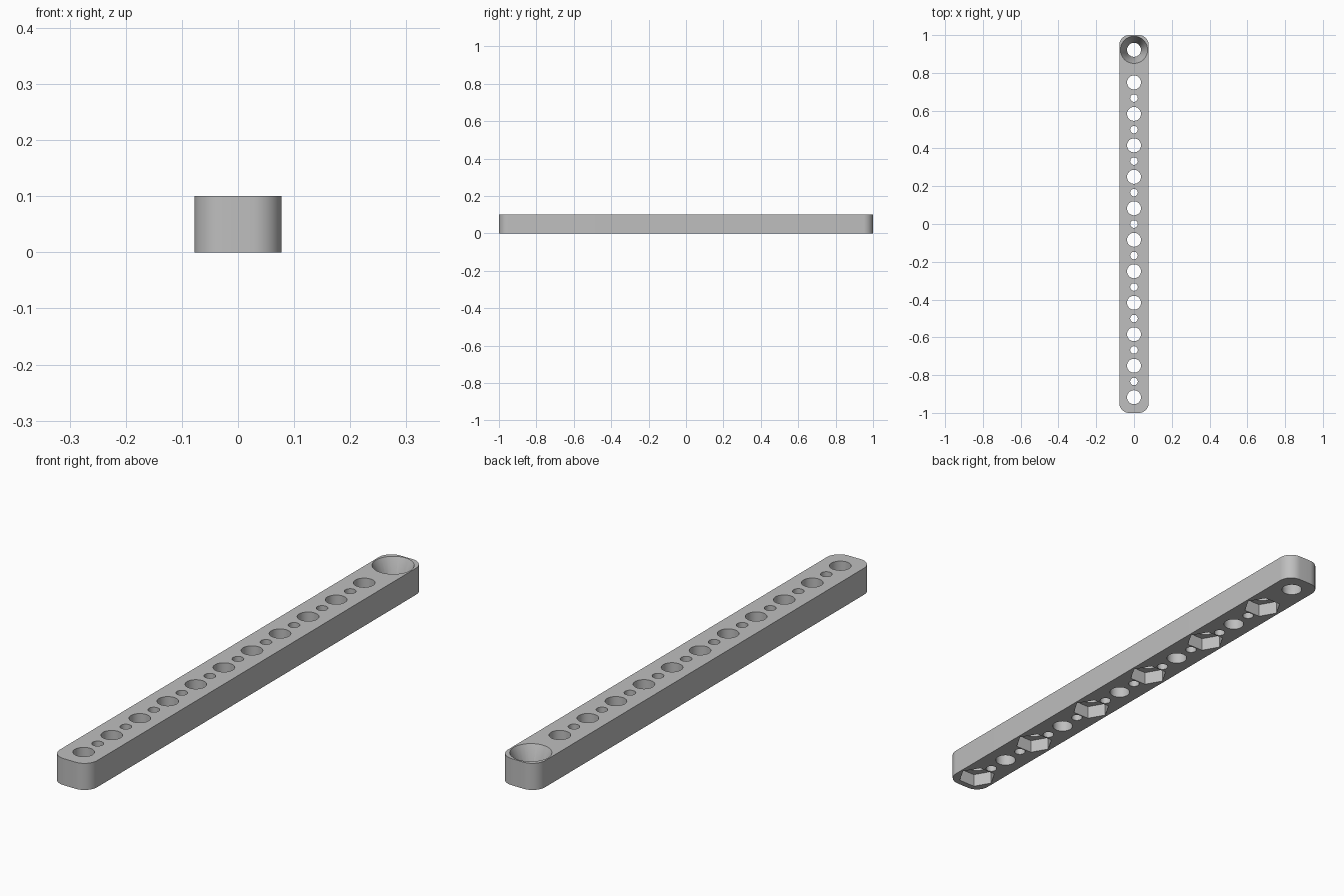
import bpy
import bmesh
from math import pi, cos, sin
from mathutils import Matrix

default = bpy.data.objects.get("Cube")
if default:
    bpy.data.objects.remove(default, do_unlink=True)

HALF_W, HALF_L, HEIGHT, CORNER = 0.0775, 1.0, 0.1, 0.052
PITCH = 1 / 6
FIRST = -0.917
END_Y = 0.922

grey = bpy.data.materials.new("grey plastic")
grey.use_nodes = True
colour = (0.52, 0.52, 0.52, 1)
grey.diffuse_color = colour
grey.node_tree.nodes["Principled BSDF"].inputs["Base Color"].default_value = colour


def make_object(name, bm):
    bmesh.ops.recalc_face_normals(bm, faces=bm.faces)
    mesh = bpy.data.meshes.new(name)
    bm.to_mesh(mesh)
    bm.free()
    mesh.materials.append(grey)
    obj = bpy.data.objects.new(name, mesh)
    bpy.context.collection.objects.link(obj)
    return obj


def add_cone(bm, y, z0, z1, r0, r1, sides):
    bmesh.ops.create_cone(bm, cap_ends=True, segments=sides, radius1=r0, radius2=r1,
                          depth=z1 - z0, matrix=Matrix.Translation((0, y, (z0 + z1) / 2)))


# Bar with rounded vertical corners
bm = bmesh.new()
outline = []
steps = 12
for k, (sx, sy) in enumerate([(1, 1), (-1, 1), (-1, -1), (1, -1)]):
    for i in range(steps + 1):
        a = (k + i / steps) * pi / 2
        outline.append(bm.verts.new((sx * (HALF_W - CORNER) + CORNER * cos(a),
                                     sy * (HALF_L - CORNER) + CORNER * sin(a), 0)))
base = bm.faces.new(outline)
top = bmesh.ops.extrude_face_region(bm, geom=[base])
bmesh.ops.translate(bm, vec=(0, 0, HEIGHT),
                    verts=[v for v in top["geom"] if isinstance(v, bmesh.types.BMVert)])
bar = make_object("perforated_bar", bm)

# Through holes: large ones, small ones between them, and the end hole
bm = bmesh.new()
for i in range(11):
    y = FIRST + i * PITCH
    add_cone(bm, y, -0.05, 0.15, 0.037, 0.037, 48)
    if i < 10:
        add_cone(bm, y + PITCH / 2, -0.05, 0.15, 0.02, 0.02, 32)
add_cone(bm, END_Y, -0.05, 0.15, 0.037, 0.037, 48)
holes = make_object("hole_cutter", bm)

# Hexagonal nut pockets underneath every other hole, and the end countersink
bm = bmesh.new()
for i in range(0, 11, 2):
    add_cone(bm, FIRST + i * PITCH, -0.05, 0.05, 0.069, 0.069, 6)
    # corners of each hexagon point across the bar
hex_verts = bm.verts[:]
for v in hex_verts:
    i = round((v.co.y - FIRST) / PITCH)
    dx, dy = v.co.x, v.co.y - (FIRST + i * PITCH)
    if abs(dx) < 0.001:
        for w in hex_verts:
            j = round((w.co.y - FIRST) / PITCH)
            cy = FIRST + j * PITCH
            w.co.x, w.co.y = w.co.y - cy, cy - w.co.x
        break
slope = (0.072 - 0.037) / 0.08
add_cone(bm, END_Y, 0.01, 0.11, 0.072 - slope * 0.09, 0.072 + slope * 0.01, 48)
pockets = make_object("pocket_cutter", bm)

# Cut and clean up
bpy.context.view_layer.objects.active = bar
for cutter in (holes, pockets):
    cutter.hide_render = True
    mod = bar.modifiers.new(cutter.name, "BOOLEAN")
    mod.operation = "DIFFERENCE"
    mod.solver = "EXACT"
    mod.object = cutter
    bpy.ops.object.modifier_apply(modifier=mod.name)
    bpy.data.objects.remove(cutter, do_unlink=True)

bpy.ops.object.select_all(action="DESELECT")
bar.select_set(True)
bpy.ops.object.shade_smooth_by_angle(angle=pi / 6)
